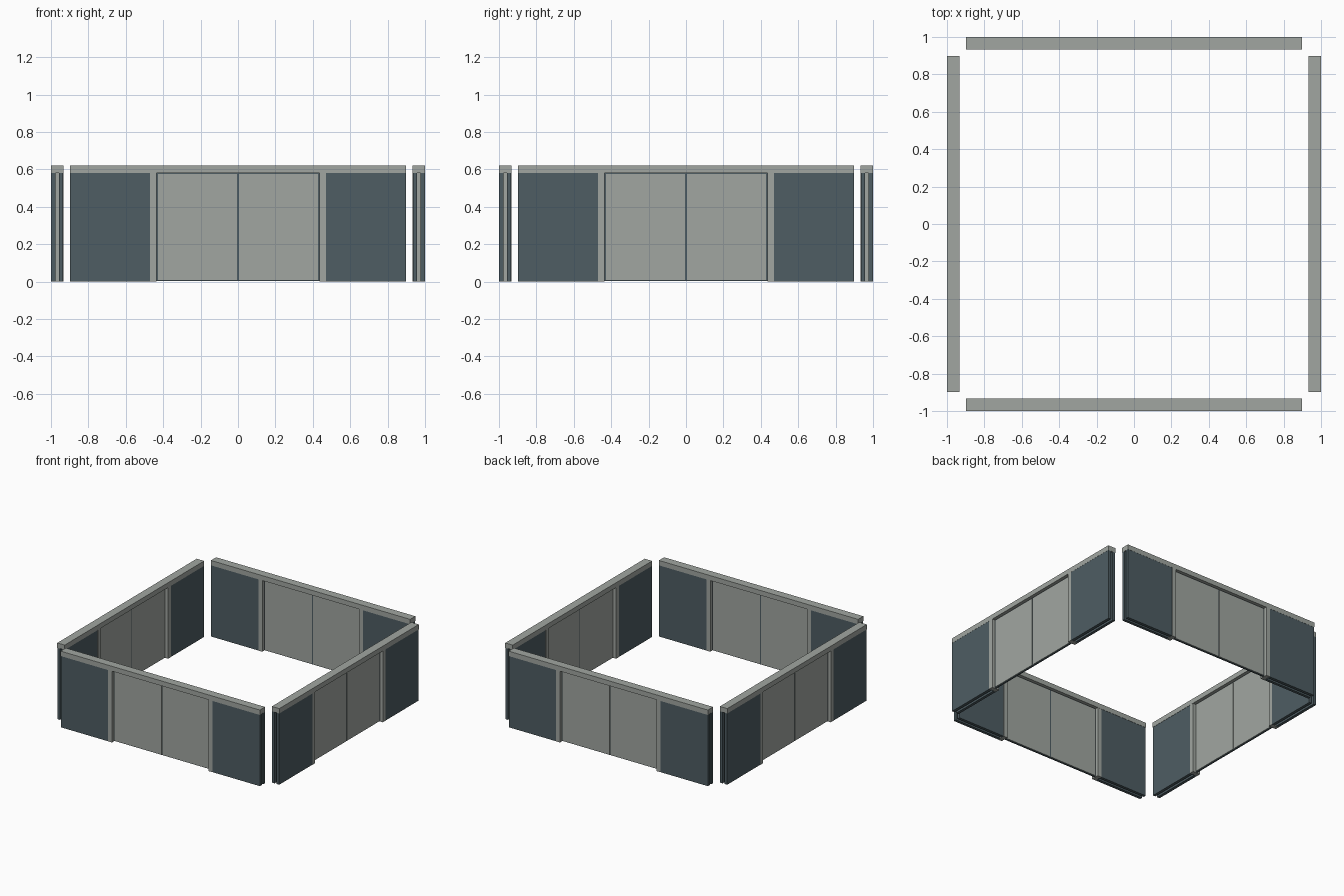
import bpy
import math
from mathutils import Matrix

if "Cube" in bpy.data.objects:
    bpy.data.objects.remove(bpy.data.objects["Cube"])


def material(name, rgb):
    m = bpy.data.materials.new(name)
    m.diffuse_color = (*rgb, 1)
    m.use_nodes = True
    m.node_tree.nodes["Principled BSDF"].inputs["Base Color"].default_value = m.diffuse_color
    return m


grey = material("pale_grey", (0.355, 0.382, 0.355))
slate = material("dark_slate", (0.077, 0.110, 0.125))

HALF = 0.897      # half length of a wall
MID = -0.9665     # centre plane of a wall
THICK = 0.067


def box(name, x0, x1, y0, y1, z0, z1, mat, turn):
    """Axis-aligned box, turned about the centre of the enclosure."""
    v = [(x, y, z) for z in (z0, z1) for x, y in ((x0, y0), (x1, y0), (x1, y1), (x0, y1))]
    f = [(3, 2, 1, 0), (4, 5, 6, 7)] + [(i, (i + 1) % 4, (i + 1) % 4 + 4, i + 4) for i in range(4)]
    me = bpy.data.meshes.new(name)
    me.from_pydata(v, [], f)
    me.transform(Matrix.Rotation(turn, 4, 'Z'))
    me.materials.append(mat)
    ob = bpy.data.objects.new(name, me)
    bpy.context.collection.objects.link(ob)
    return ob


for i, side in enumerate(("front", "right", "back", "left")):
    turn = i * math.pi / 2
    y0, y1 = MID - THICK / 2, MID + THICK / 2

    # Top rail
    box(side + "_top_rail", -HALF, HALF, y0, y1, 0.58, 0.62, grey, turn)

    for s, hand in ((-1, "left"), (1, "right")):
        def part(name, a, b, ya, yb, z0, z1, mat):
            lo, hi = sorted((s * a, s * b))
            box(f"{side}_{hand}_{name}", lo, hi, ya, yb, z0, z1, mat, turn)

        # Hollow pocket: outer and inner sheets
        part("outer_pocket_sheet", 0.47, HALF, y0 + 0.001, MID - 0.009, 0, 0.58, slate)
        part("inner_pocket_sheet", 0.47, HALF, MID + 0.009, y1 - 0.002, 0, 0.58, slate)
        # Door jamb
        part("jamb", 0.435, 0.47, y0, y1 - 0.001, 0, 0.58, grey)
        # Sliding door leaf
        part("door", 0.005, 0.428, MID - 0.010, MID + 0.010, 0.008, 0.574, grey)

    # Dark seal showing around and between the leaves
    box(side + "_door_seal", -0.435, 0.435, MID - 0.006, MID + 0.006, 0.003, 0.58, slate, turn)
